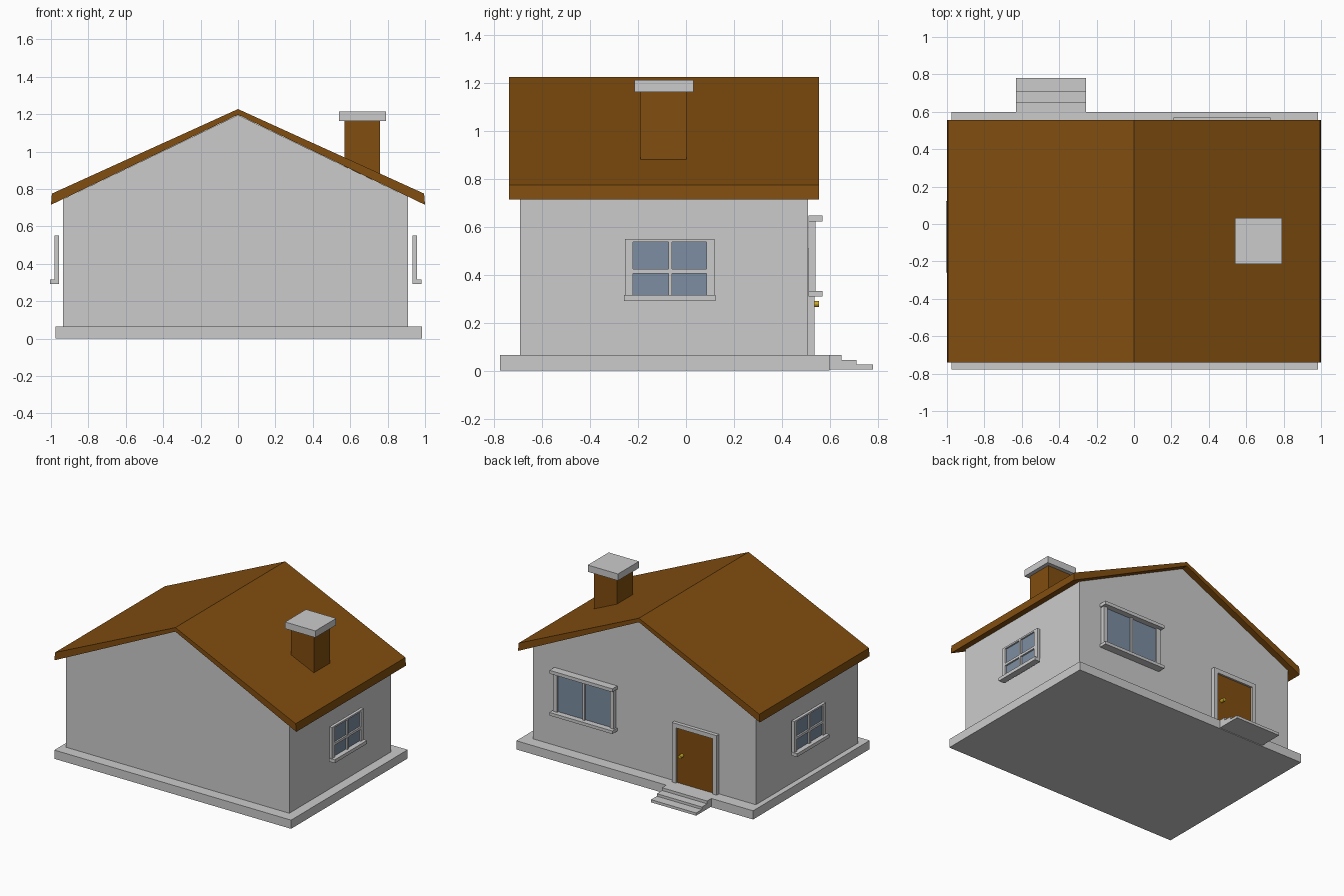
import bpy
from math import pi

if "Cube" in bpy.data.objects:
    bpy.data.objects.remove(bpy.data.objects["Cube"])


def material(name, rgb):
    m = bpy.data.materials.new(name)
    m.diffuse_color = (*rgb, 1)
    m.use_nodes = True
    m.node_tree.nodes["Principled BSDF"].inputs["Base Color"].default_value = m.diffuse_color
    return m


BROWN = material("brown", (0.22, 0.075, 0.005))
GLASS = material("glass", (0.20, 0.27, 0.36))
GOLD = material("gold", (0.60, 0.40, 0.02))


def mesh_object(name, verts, faces, mat=None):
    me = bpy.data.meshes.new(name)
    me.from_pydata(verts, [], faces)
    ob = bpy.data.objects.new(name, me)
    bpy.context.collection.objects.link(ob)
    if mat:
        me.materials.append(mat)
    return ob


def prism(name, profile, lo, hi, mat=None, axis="y"):
    """Extrude a counter-clockwise 2D profile along y (x,z) or x (y,z)."""
    n = len(profile)
    if axis == "y":
        verts = [(u, d, v) for d in (lo, hi) for u, v in profile]
    else:
        verts = [(d, u, v) for d in (hi, lo) for u, v in profile]
    faces = [tuple(range(n)), tuple(range(2 * n - 1, n - 1, -1))]
    faces += [(i, n + i, n + (i + 1) % n, (i + 1) % n) for i in range(n)]
    return mesh_object(name, verts, faces, mat)


def box(name, x, y, z, mat=None):
    profile = [(x[0], z[0]), (x[1], z[0]), (x[1], z[1]), (x[0], z[1])]
    return prism(name, profile, y[0], y[1], mat)


# Foundation, gabled walls and folded roof slab
box("foundation", (-0.975, 0.983), (-0.777, 0.6), (0, 0.065))
prism("walls", [(-0.935, 0.06), (0.91, 0.06), (0.91, 0.758), (0, 1.195), (-0.935, 0.746)],
      -0.694, 0.51)
prism("roof", [(-1, 0.715), (0, 1.197), (1, 0.715), (0.995, 0.775), (0, 1.227), (-0.995, 0.775)],
      -0.74, 0.556, BROWN)

# Chimney
box("chimney", (0.57, 0.76), (-0.19, 0.002), (0.85, 1.165), BROWN)
box("chimney_cap", (0.54, 0.79), (-0.215, 0.032), (1.163, 1.213))

# Entrance steps
prism("entrance_steps", [(0.598, 0.005), (0.78, 0.005), (0.78, 0.025), (0.712, 0.025), (0.712, 0.044),
                         (0.65, 0.044), (0.65, 0.065), (0.598, 0.065)], -0.63, -0.257, axis="x")

# Door with frame and knob
prism("door_frame", [(-0.63, 0.065), (-0.597, 0.065), (-0.597, 0.478), (-0.293, 0.478),
                     (-0.293, 0.065), (-0.26, 0.065), (-0.26, 0.51), (-0.63, 0.51)], 0.508, 0.537)
box("door", (-0.598, -0.292), (0.508, 0.523), (0.065, 0.479), BROWN)
bpy.ops.mesh.primitive_cylinder_add(vertices=12, radius=0.013, depth=0.032,
                                    location=(-0.335, 0.539, 0.278), rotation=(pi / 2, 0, 0))
knob = bpy.context.object
knob.name = "door_knob"
knob.data.materials.append(GOLD)

# Back window: jambs, mullion, glass, matching sill and lintel
by = (0.512, 0.54)
for name, x in (("jamb_left", (0.22, 0.252)), ("mullion", (0.462, 0.478)), ("jamb_right", (0.688, 0.72))):
    box("back_window_" + name, x, by, (0.333, 0.624))
box("back_window_glass", (0.25, 0.69), (0.512, 0.527), (0.333, 0.624), GLASS)
for name, z in (("sill", (0.31, 0.333)), ("lintel", (0.623, 0.648))):
    box("back_window_" + name, (0.21, 0.73), (0.512, 0.57), z)

# Side windows, mirrored about the middle of the walls
MID = -0.012


def side_box(name, x, y, z, mat=None):
    for side, s in (("right", 1), ("left", -1)):
        box(f"{side}_window_{name}", sorted((MID + s * x[0], MID + s * x[1])), y, z, mat)


fx = (0.945, 0.968)
for name, y in (("stile_front", (-0.254, -0.221)), ("stile_back", (0.086, 0.12)), ("mullion", (-0.074, -0.058))):
    side_box(name, fx, y, (0.315, 0.55))
for name, z in (("top_rail", (0.538, 0.55)), ("crossbar", (0.406, 0.424))):
    side_box(name, fx, (-0.23, 0.1), z)
side_box("glass", (0.945, 0.956), (-0.225, 0.09), (0.315, 0.54), GLASS)
side_box("sill", (0.945, 0.993), (-0.258, 0.123), (0.292, 0.317))
